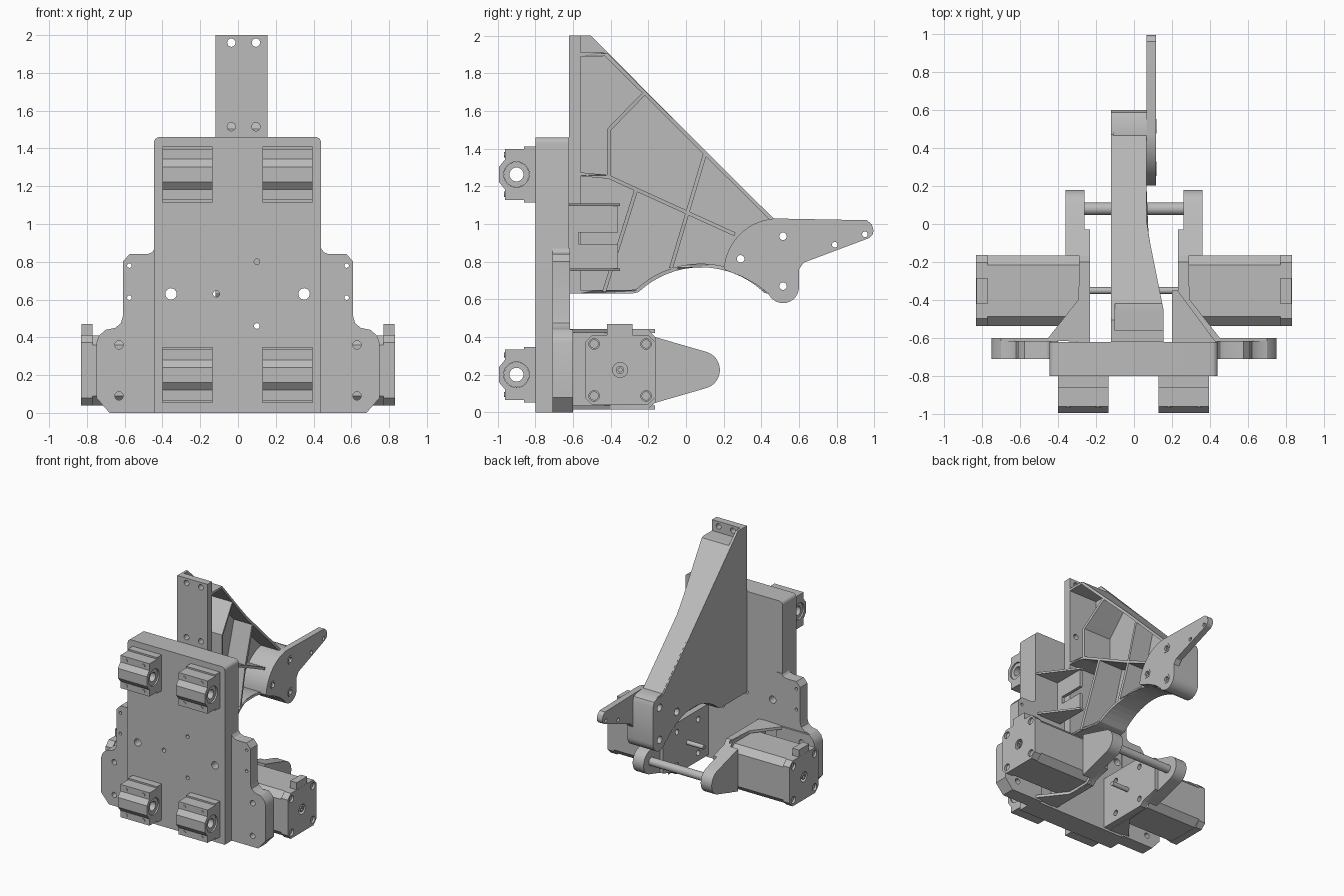
import bpy, bmesh, math
from mathutils import Matrix, Vector

cube = bpy.data.objects.get("Cube")
if cube:
    bpy.data.objects.remove(cube, do_unlink=True)

grey = bpy.data.materials.new("machined grey")
grey.use_nodes = True
grey.diffuse_color = (0.5, 0.5, 0.5, 1)
grey.node_tree.nodes["Principled BSDF"].inputs["Base Color"].default_value = (0.5, 0.5, 0.5, 1)

# Each axis maps outline (u, v) to (y, z), (x, z) or (x, y)
FRAMES = {
    "x": Matrix(((0, 0, 1), (1, 0, 0), (0, 1, 0))),
    "y": Matrix(((1, 0, 0), (0, 0, -1), (0, 1, 0))),
    "z": Matrix.Identity(3),
}
parts = []


def arc(u, v, r, a, b, n=12):
    angles = [math.radians(a + (b - a) * i / n) for i in range(n + 1)]
    return [(u + r * math.cos(t), v + r * math.sin(t)) for t in angles]


def ring(u, v, r, n=24):
    return arc(u, v, r, 0, 360 - 360 / n, n - 1)


def box(u0, v0, u1, v1, c=0):
    if not c:
        return [(u0, v0), (u1, v0), (u1, v1), (u0, v1)]
    return [(u0 + c, v0), (u1 - c, v0), (u1, v0 + c), (u1, v1 - c),
            (u1 - c, v1), (u0 + c, v1), (u0, v1 - c), (u0, v0 + c)]


def plate(name, axis, outline, lo, hi, holes=(), reshape=None):
    """Extrude an outline with holes between two positions on an axis."""
    lo, hi = min(lo, hi), max(lo, hi)
    curve = bpy.data.curves.new(name, "CURVE")
    curve.dimensions = "2D"
    curve.fill_mode = "BOTH"
    curve.extrude = (hi - lo) / 2
    for loop in [outline] + [ring(*h) for h in holes]:
        spline = curve.splines.new("POLY")
        spline.points.add(len(loop) - 1)
        for p, (u, v) in zip(spline.points, loop):
            p.co = (u, v, 0, 1)
        spline.use_cyclic_u = True
    temp = bpy.data.objects.new("temp", curve)
    bpy.context.collection.objects.link(temp)
    graph = bpy.context.evaluated_depsgraph_get()
    mesh = bpy.data.meshes.new_from_object(temp.evaluated_get(graph))
    bpy.data.objects.remove(temp, do_unlink=True)
    bm = bmesh.new()
    bm.from_mesh(mesh)
    bmesh.ops.remove_doubles(bm, verts=bm.verts, dist=0.0002)
    index = "xyz".index(axis)
    for vert in bm.verts:
        vert.co = FRAMES[axis] @ vert.co
        vert.co[index] += (lo + hi) / 2
        if reshape:
            reshape(vert.co)
    bmesh.ops.recalc_face_normals(bm, faces=bm.faces)
    bm.to_mesh(mesh)
    bm.free()
    mesh.materials.clear()
    mesh.materials.append(grey)
    obj = bpy.data.objects.new(name, mesh)
    bpy.context.collection.objects.link(obj)
    parts.append(obj)
    return obj


def strip(path, width=0.02, steps=8):
    """Outline of constant width around a finely divided path."""
    pts = [Vector(path[0])]
    for a, b in zip(path, path[1:]):
        pts += [Vector(a).lerp(Vector(b), i / steps) for i in range(1, steps + 1)]
    left, right = [], []
    for i, p in enumerate(pts):
        t = (pts[min(i + 1, len(pts) - 1)] - pts[max(i - 1, 0)]).normalized()
        n = Vector((-t.y, t.x)) * width / 2
        left.append(tuple(p + n))
        right.append(tuple(p - n))
    return left + right[::-1]


# Back plate with rounded top corners
outline = [(-0.445, 0), (0.44, 0)] + arc(0.41, 1.43, 0.03, 0, 90, 6) + arc(-0.415, 1.43, 0.03, 90, 180, 6)
plate("carriage_plate", "y", outline, -0.80, -0.62,
      [(-0.355, 0.63, 0.03), (0.35, 0.63, 0.03), (-0.115, 0.63, 0.017),
       (0.1, 0.8, 0.015), (0.1, 0.46, 0.015)])

# Linear bearing blocks
half = [(-0.80, 0.148), (-0.86, 0.148), (-0.86, 0.135), (-0.96, 0.135), (-0.96, 0.08), (-0.993, 0.04)]
profile = half + [(y, -z) for y, z in half[::-1]]
for x0 in (-0.40, 0.13):
    for zc in (0.2, 1.263):
        body = [(y, z + zc) for y, z in profile]
        plate("bearing_block", "x", body, x0, x0 + 0.265, [(-0.9, zc, 0.068)])
        plate("bearing_sleeve", "x", ring(-0.9, zc, 0.067), x0 + 0.012, x0 + 0.253, [(-0.9, zc, 0.037)])
        for dx in (0.053, 0.212):
            for dz in (-0.105, 0.105):
                plate("block_screw", "y", ring(x0 + dx, zc + dz, 0.014, 12), -0.965, -0.94)

# Arm: flange, side wall, ribs and end boss
flange_holes = [(x, z, 0.022) for x in (-0.035, 0.095) for z in (1.515, 1.96)]
plate("arm_flange", "y", box(-0.12, 0.63, 0.155, 2.0), -0.62, -0.56, flange_holes)
belly = arc(0.08, 0.286, 0.484, 133, 46, 24)
toe = arc(0.515, 0.665, 0.085, 205, 360)
pivots = [(0.515, 0.935, 0.03), (0.29, 0.815, 0.03), (0.515, 0.67, 0.03)]
tip = [(0.6, 0.97), (0.585, 1.005), (0.55, 1.02), (0.47, 1.02)]
wall = [(-0.62, 0.63), (-0.29, 0.63)] + belly + toe + tip + [(-0.505, 2.0), (-0.62, 2.0)]
plate("arm_wall", "x", wall, -0.12, -0.10, pivots)


def taper(co):
    if co.x > 0:
        co.x = 0.065 + 0.09 * min(1, max(0, -co.y / 0.45))


inner_belly = arc(0.08, 0.286, 0.494, 133, 48, 16)
ribs = {
    "arm_top_rim": [(-0.57, 1.9), (-0.425, 1.9), (0.46, 1.02)],
    "arm_bottom_rim": [(-0.57, 0.64), (-0.29, 0.64)] + inner_belly,
    "arm_cross_rib": [(-0.57, 1.265), (-0.41, 1.25), (0.26, 0.945)],
    "arm_upper_rib": [(-0.22, 1.695), (-0.41, 1.50), (-0.41, 1.25)],
    "arm_long_rib": [(0.1, 1.37), (-0.08, 0.765)],
    "arm_rear_rib": [(-0.265, 1.18), (-0.435, 0.64)],
}
for name, path in ribs.items():
    plate(name, "x", strip(path), -0.11, 0.16, reshape=taper)

heel = arc(0.49, 0.74, 0.29, 94, 175, 14)
boss = heel + [(0.21, 0.755), (0.3, 0.72)] + toe + tip[:3]
plate("arm_boss", "x", boss, -0.11, 0.066, pivots)

# Lever with hexagonal nuts
lever = heel + [(0.21, 0.755), (0.3, 0.72), (0.38, 0.675)] + toe
lever += [(0.6, 0.76), (0.625, 0.795)] + arc(0.95, 0.965, 0.045, -70, 20, 6) + [(0.985, 1.0), (0.96, 1.02)]
plate("lever", "x", lever, 0.065, 0.115, pivots + [(0.79, 0.89, 0.015), (0.95, 0.945, 0.015)])
for y, z, r in pivots:
    plate("lever_nut", "x", ring(y, z, 0.038, 6), 0.10, 0.118, [(y, z, 0.02)])

# Sensor bracket: notched wall between two triangular webs
notched = [(-0.62, 0.75), (-0.36, 0.75), (-0.36, 0.895), (-0.57, 0.895),
           (-0.57, 0.955), (-0.36, 0.955), (-0.36, 1.11), (-0.62, 1.11)]
plate("bracket_wall", "x", notched, 0.20, 0.225)
for z in (0.75, 1.095):
    plate("bracket_web", "z", [(0.2, -0.62), (0.2, -0.35), (0.23, -0.35), (0.43, -0.62)], z, z + 0.015)

# Mirrored wings, motor mounts and motors
MY, MZ = -0.35, 0.225
corners = [(MY + a, MZ + b) for a in (-0.138, 0.138) for b in (-0.138, 0.138)]
for s, side in ((1, "left"), (-1, "right")):
    lower = [(0.4, 0), (0.68, 0), (0.75, 0.08), (0.75, 0.37), (0.735, 0.41), (0.7, 0.44), (0.4, 0.44)]
    upper = [(0.4, 0.43), (0.7, 0.44), (0.65, 0.45), (0.62, 0.475), (0.61, 0.51), (0.61, 0.8),
             (0.575, 0.84), (0.48, 0.84), (0.455, 0.85), (0.44, 0.87), (0.4, 0.87)]
    plate(side + "_lower_wing", "y", [(s * x, z) for x, z in lower], -0.71, -0.60,
          [(s * 0.63, 0.36, 0.022), (s * 0.63, 0.09, 0.022)])
    plate(side + "_upper_wing", "y", [(s * x, z) for x, z in upper], -0.71, -0.615,
          [(s * 0.575, 0.78, 0.012), (s * 0.575, 0.61, 0.012)])

    # Mount wall, corner webs and tapered rod carrier
    mount = [(-0.62, 0.02), (-0.2, 0.02), (-0.165, 0.05), (-0.03, 0.09),
             (-0.03, 0.36), (-0.165, 0.40), (-0.2, 0.44), (-0.62, 0.44)]
    plate(side + "_mount_wall", "x", mount, s * 0.23, s * 0.29, [(y, z, 0.022) for y, z in corners])
    for z in (0.015, 0.42):
        web = [(0.28, -0.62), (0.28, -0.165), (0.295, -0.40), (0.46, -0.61)]
        plate(side + "_mount_web", "z", [(s * x, y) for x, y in web], z, z + 0.022)
    carrier = [(-0.165, 0.40), (-0.165, 0.05)] + arc(0.08, MZ, 0.1, -75, 75, 16)
    plate(side + "_rod_carrier", "x", carrier, s * 0.26, s * 0.36)

    # Motor body, end cap, screws, connector and shaft
    plate(side + "_motor_body", "x", box(MY - .185, MZ - .185, MY + .185, MZ + .185, 0.05), s * 0.29, s * 0.775)
    plate(side + "_motor_cap", "x", box(MY - .187, MZ - .187, MY + .187, MZ + .187, 0.04), s * 0.77, s * 0.83,
          [(y, z, 0.028) for y, z in corners] + [(MY, MZ, 0.04)])
    plate(side + "_motor_hub", "x", ring(MY, MZ, 0.022), s * 0.77, s * 0.828, [(MY, MZ, 0.01)])
    for y, z in corners:
        plate(side + "_motor_screw", "x", ring(y, z, 0.024, 16), s * 0.77, s * 0.815)
    plate(side + "_connector", "x", box(MY - 0.07, 0.38, MY + 0.065, 0.47), s * 0.77, s * 0.829)
    plate(side + "_motor_shaft", "x", ring(MY, MZ, 0.018), s * 0.08, s * 0.24)

# Rod joining both carriers
plate("cross_rod", "x", ring(0.08, MZ, 0.033), -0.27, 0.27)

# Smooth curved walls, keep edges sharp
bpy.ops.object.select_all(action="DESELECT")
for obj in parts:
    obj.select_set(True)
bpy.context.view_layer.objects.active = parts[0]
bpy.ops.object.shade_smooth_by_angle(angle=math.radians(30))
